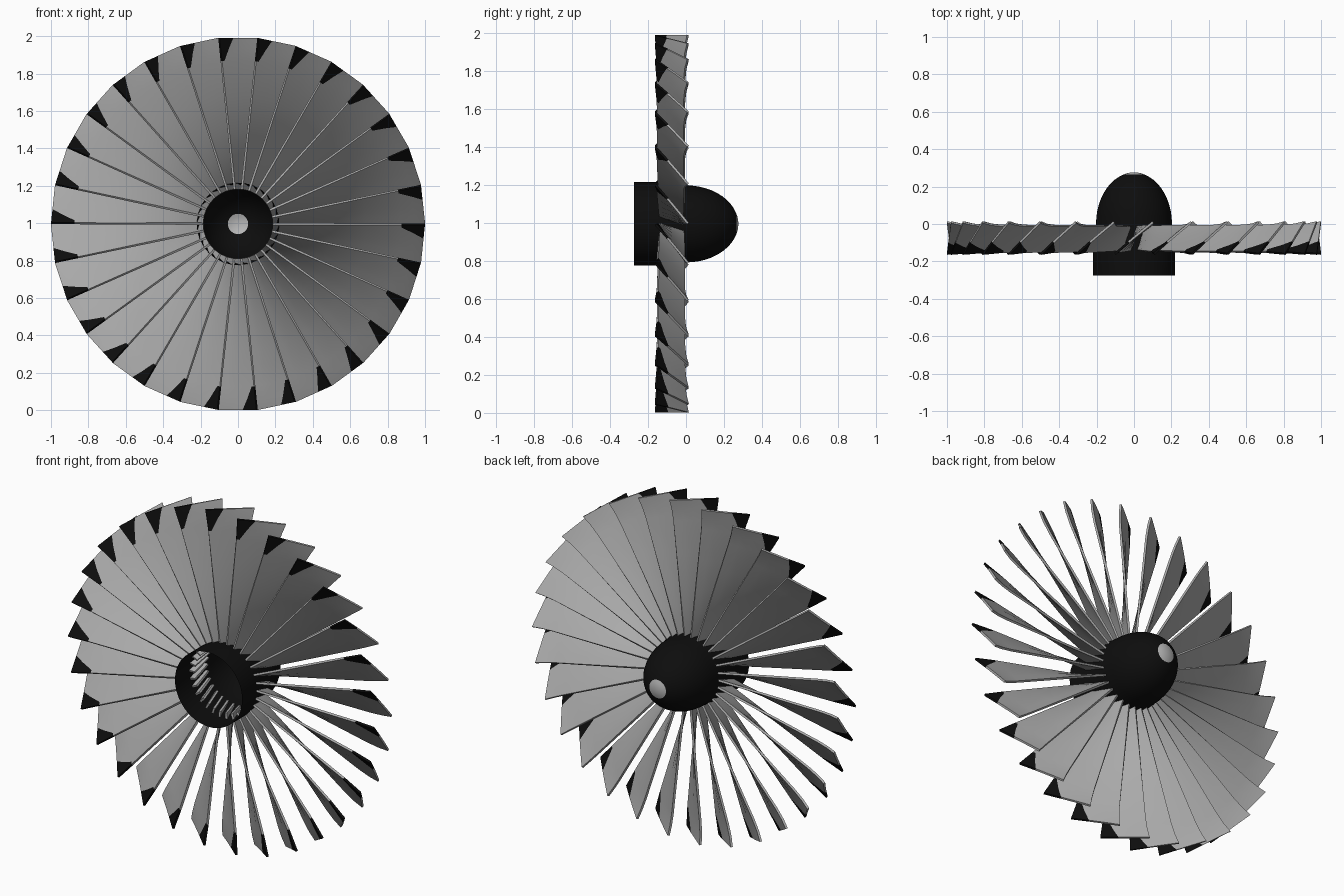
import bpy, bmesh, math

if "Cube" in bpy.data.objects:
    bpy.data.objects.remove(bpy.data.objects["Cube"])

CZ = 0.996          # height of the fan axis
BLADES = 30
HALF = math.radians(180 / BLADES)


def material(name, v):
    m = bpy.data.materials.new(name)
    m.diffuse_color = (v, v, v, 1)
    m.use_nodes = True
    m.node_tree.nodes["Principled BSDF"].inputs["Base Color"].default_value = m.diffuse_color
    return m


black = material("black", 0.004)
steel = material("blade_grey", 0.40)
pale = material("cap_grey", 0.48)


def lathe(name, profile, mat, segs=48):
    """Open surface of revolution about the y axis; profile is (radius, y)."""
    bm = bmesh.new()
    rings = []
    for r, y in profile:
        if r == 0:
            rings.append([bm.verts.new((0, y, CZ))] * segs)
        else:
            rings.append([bm.verts.new((r * math.cos(2 * math.pi * i / segs), y,
                                        CZ + r * math.sin(2 * math.pi * i / segs)))
                          for i in range(segs)])
    for a, b in zip(rings, rings[1:]):
        for i in range(segs):
            j = (i + 1) % segs
            quad = list(dict.fromkeys((a[i], b[i], b[j], a[j])))
            bm.faces.new(quad).smooth = True
    bmesh.ops.recalc_face_normals(bm, faces=bm.faces)
    me = bpy.data.meshes.new(name)
    bm.to_mesh(me)
    bm.free()
    me.materials.append(mat)
    me.set_sharp_from_angle(angle=math.radians(35))
    ob = bpy.data.objects.new(name, me)
    bpy.context.collection.objects.link(ob)
    return ob


# Hollow hub: straight collar at the front, domed nose at the back
dome = [(0.203 * math.cos(t), 0.275 * math.sin(t))
        for t in (math.radians(74.5) * i / 10 for i in range(11))]
lathe("hub", [(0.22, -0.275), (0.22, -0.14)] + dome, black)
# Pale cap on the nose tip
r, y = dome[-1]
lathe("nose_cap", [(r, y), (r * 0.7, y + 0.006), (r * 0.35, y + 0.010), (0, y + 0.011)], pale)


def lerp(a, b, t):
    return a + (b - a) * t


def blade_mesh():
    """Twisted blade pointing up; front edge at -x, painted corner at the tip."""
    radii = [0.185, 0.27, 0.36, 0.5, 0.68, 0.87, 0.94, math.cos(HALF)]
    bm = bmesh.new()
    rows = []
    for r in radii:
        t = (r - radii[0]) / (radii[-1] - radii[0])
        flare = max(0, (r - 0.87) / (radii[-1] - 0.87))
        w = r * math.tan(HALF) * 0.975
        y0 = lerp(-0.14, -0.152, t) - 0.008 * flare
        y1 = lerp(-0.012, -0.008, t) + 0.018 * flare ** 2
        paint = lerp(0.07, 0.36, flare)
        rows.append([bm.verts.new((lerp(-w, w, s), lerp(y0, y1, s) + 0.01 * s * (1 - s), r))
                     for s in (0, paint, 0.52, 0.76, 1)])
    for i, (a, b) in enumerate(zip(rows, rows[1:])):
        for j in range(len(a) - 1):
            f = bm.faces.new((a[j], a[j + 1], b[j + 1], b[j]))
            f.material_index = 1 if j == 0 and radii[i] > 0.86 else 0
            f.smooth = True
    me = bpy.data.meshes.new("blade")
    bm.to_mesh(me)
    bm.free()
    me.materials.append(steel)
    me.materials.append(black)
    return me


# Ring of blades
mesh = blade_mesh()
for k in range(BLADES):
    ob = bpy.data.objects.new(f"blade_{k + 1}", mesh)
    bpy.context.collection.objects.link(ob)
    ob.location = (0, 0, CZ)
    ob.rotation_euler = (0, 2 * math.pi * (k + 0.0) / BLADES, 0)
    sol = ob.modifiers.new("thickness", 'SOLIDIFY')
    sol.thickness = 0.012
    sol.offset = 0
    sol.use_even_offset = True
mesh.set_sharp_from_angle(angle=math.radians(30))
for e in mesh.edges:
    if e.is_loose:
        e.use_edge_sharp = True
# Crisp rims on the blades
for ob in bpy.data.objects:
    for m in ob.modifiers:
        m.edge_crease_rim = 1.0
    if ob.modifiers:
        es = ob.modifiers.new("crisp_edges", 'EDGE_SPLIT')
        es.split_angle = math.radians(40)
